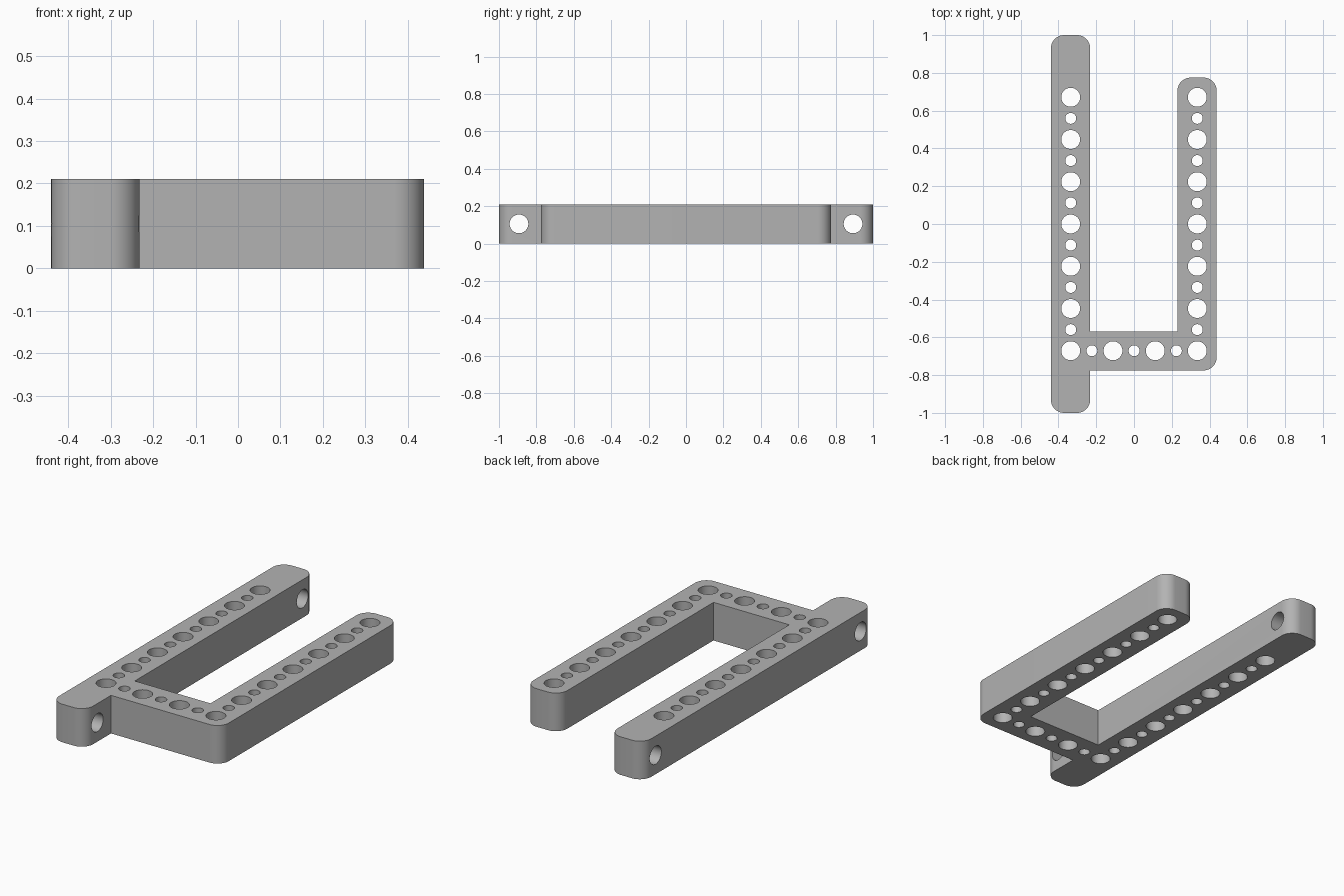
import bpy
import bmesh
import math
from mathutils import Matrix, Vector

default = bpy.data.objects.get("Cube")
if default:
    bpy.data.objects.remove(default)

HEIGHT = 0.21
CORNER = 0.07
PITCH = 0.2237
LEG_X = 0.335
BIG, SMALL = 0.05, 0.029

grey = bpy.data.materials.new("grey_plastic")
grey.use_nodes = True
grey.diffuse_color = (0.45, 0.45, 0.45, 1)
grey.node_tree.nodes["Principled BSDF"].inputs["Base Color"].default_value = grey.diffuse_color


def make_object(name, bm):
    mesh = bpy.data.meshes.new(name)
    bm.to_mesh(mesh)
    bm.free()
    mesh.materials.append(grey)
    obj = bpy.data.objects.new(name, mesh)
    bpy.context.collection.objects.link(obj)
    return obj


def rounded_outline(corners, steps=12):
    """Replace every flagged corner by a tangent arc."""
    points = []
    for i, (x, y, is_round) in enumerate(corners):
        p = Vector((x, y))
        if not is_round:
            points.append(p)
            continue
        a = (Vector(corners[i - 1][:2]) - p).normalized() * CORNER
        b = (Vector(corners[(i + 1) % len(corners)][:2]) - p).normalized() * CORNER
        for s in range(steps + 1):
            t = math.pi / 2 * s / steps
            points.append(p + a + b - b * math.cos(t) - a * math.sin(t))
    return points


# Frame: long side rail, cross bar and shorter rail in one outline
outline = rounded_outline([
    (-0.44, -1, True), (-0.232, -1, True), (-0.232, -0.775, False),
    (0.438, -0.775, True), (0.438, 0.775, True), (0.23, 0.775, True),
    (0.23, -0.568, False), (-0.232, -0.568, False),
    (-0.232, 1, True), (-0.44, 1, True),
])
bm = bmesh.new()
base = bm.faces.new([bm.verts.new((p.x, p.y, 0)) for p in outline])
top = bmesh.ops.extrude_face_region(bm, geom=[base])["geom"]
bmesh.ops.translate(bm, vec=(0, 0, HEIGHT),
                    verts=[v for v in top if isinstance(v, bmesh.types.BMVert)])
bmesh.ops.recalc_face_normals(bm, faces=bm.faces)
frame = make_object("beam_frame", bm)

# Hole drills: alternating large and small along rails and cross bar
drills = bmesh.new()


def drill(location, radius, sideways=False):
    turn = Matrix.Rotation(math.pi / 2, 4, "Y") if sideways else Matrix()
    bmesh.ops.create_cone(drills, cap_ends=True, segments=40, radius1=radius,
                          radius2=radius, depth=0.5,
                          matrix=Matrix.Translation(location) @ turn)


mid = HEIGHT / 2
for side in (-1, 1):
    for i in range(13):
        drill((side * LEG_X, (i - 6) * PITCH / 2, mid), SMALL if i % 2 else BIG)
    # Cross holes near the ends of the long rail
    drill((-0.336, side * 0.893, mid), BIG, sideways=True)
for i in range(1, 6):
    drill((-LEG_X + i * PITCH / 2, -3 * PITCH, mid), SMALL if i % 2 else BIG)
cutter = make_object("hole_drills", drills)
cutter.hide_render = True

cut = frame.modifiers.new("holes", "BOOLEAN")
cut.operation = "DIFFERENCE"
cut.solver = "EXACT"
cut.object = cutter

# Bake the holes, then smooth the round walls
bpy.ops.object.select_all(action="DESELECT")
bpy.context.view_layer.objects.active = frame
frame.select_set(True)
bpy.ops.object.modifier_apply(modifier=cut.name)
bpy.data.objects.remove(cutter)
bpy.ops.object.shade_smooth_by_angle(angle=math.radians(30))
